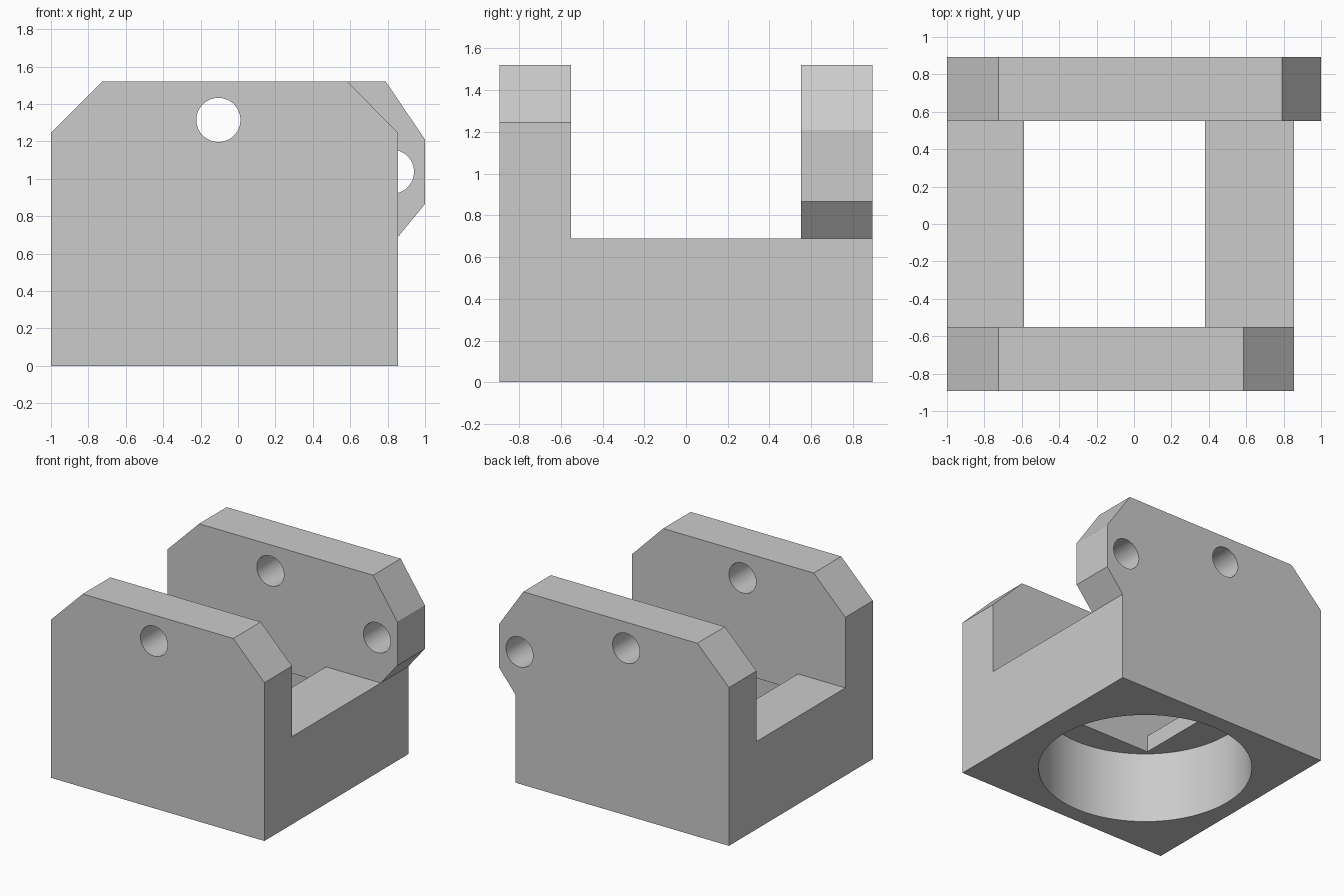
import bpy, bmesh, math

if "Cube" in bpy.data.objects:
    bpy.data.objects.remove(bpy.data.objects["Cube"])

L, R, D, Y = -1.0, 0.856, 0.894, 0.552   # left, right, outer and inner wall depth
FLOOR, TOP, CX = 0.69, 1.52, -0.105

grey = bpy.data.materials.new("plain grey")
grey.diffuse_color = (0.6, 0.6, 0.6, 1)
grey.use_nodes = True
grey.node_tree.nodes["Principled BSDF"].inputs["Base Color"].default_value = grey.diffuse_color


def prism(name, outline, y0, y1):
    """Extrude an x-z outline along y."""
    bm = bmesh.new()
    face = bm.faces.new([bm.verts.new((x, y0, z)) for x, z in outline])
    new = bmesh.ops.extrude_face_region(bm, geom=[face])["geom"]
    bmesh.ops.translate(bm, vec=(0, y1 - y0, 0),
                        verts=[v for v in new if isinstance(v, bmesh.types.BMVert)])
    bmesh.ops.recalc_face_normals(bm, faces=bm.faces)
    mesh = bpy.data.meshes.new(name)
    bm.to_mesh(mesh)
    bm.free()
    mesh.materials.append(grey)
    ob = bpy.data.objects.new(name, mesh)
    bpy.context.collection.objects.link(ob)
    return ob


def box(name, x0, x1, y0, y1, z0, z1):
    return prism(name, [(x0, z0), (x1, z0), (x1, z1), (x0, z1)], y0, y1)


def cylinder(name, loc, radius, depth, sides, along_y=False):
    bpy.ops.mesh.primitive_cylinder_add(
        vertices=sides, radius=radius, depth=depth, location=loc,
        rotation=(math.pi / 2 if along_y else 0, 0, 0))
    ob = bpy.context.object
    ob.name = name
    ob.data.materials.append(grey)
    return ob


# Front wall with two chamfers
bracket = prism("bracket", [(L, 0), (R, 0), (R, 1.245), (0.585, TOP),
                            (-0.725, TOP), (L, 1.245)], -D, -Y)
# Back wall with a lug on its right end
back_wall = prism("back_wall", [(L, 0), (R, 0), (R, FLOOR), (1, 0.866), (1, 1.21),
                                (0.79, TOP), (-0.725, TOP), (L, 1.245)], Y, D)
# Base joining the walls
base = box("base", L, R, -0.7, 0.7, 0, FLOOR)

# Cutters: window through the base, round socket below, pin holes in the walls
window = box("window_cutter", -0.588, 0.38, -Y, Y, 0.3, 0.9)
socket = cylinder("socket_cutter", (CX, 0, 0.18), 0.765, 0.76, 96)
pin_hole = cylinder("pin_hole_cutter", (CX, 0, 1.315), 0.118, 3, 48, True)
lug_hole = cylinder("lug_hole_cutter", (0.823, 0.72, 1.038), 0.118, 0.7, 48, True)

helpers = [(back_wall, "UNION"), (base, "UNION"), (window, "DIFFERENCE"),
           (socket, "DIFFERENCE"), (pin_hole, "DIFFERENCE"), (lug_hole, "DIFFERENCE")]
for ob, op in helpers:
    mod = bracket.modifiers.new(ob.name, "BOOLEAN")
    mod.object, mod.operation, mod.solver = ob, op, "EXACT"

# Bake the solid, remove the helpers and merge flat faces
bpy.context.view_layer.update()
graph = bpy.context.evaluated_depsgraph_get()
mesh = bpy.data.meshes.new_from_object(bracket.evaluated_get(graph))
bracket.modifiers.clear()
bracket.data = mesh
for ob, _ in helpers:
    bpy.data.objects.remove(ob)
bm = bmesh.new()
bm.from_mesh(mesh)
bmesh.ops.remove_doubles(bm, verts=bm.verts, dist=1e-5)
bmesh.ops.dissolve_limit(bm, angle_limit=0.01, verts=bm.verts, edges=bm.edges)
bm.to_mesh(mesh)
bm.free()

# Smooth round walls, sharp edges elsewhere
bpy.ops.object.select_all(action="DESELECT")
bracket.select_set(True)
bpy.context.view_layer.objects.active = bracket
bpy.ops.object.shade_smooth_by_angle(angle=math.radians(25))
